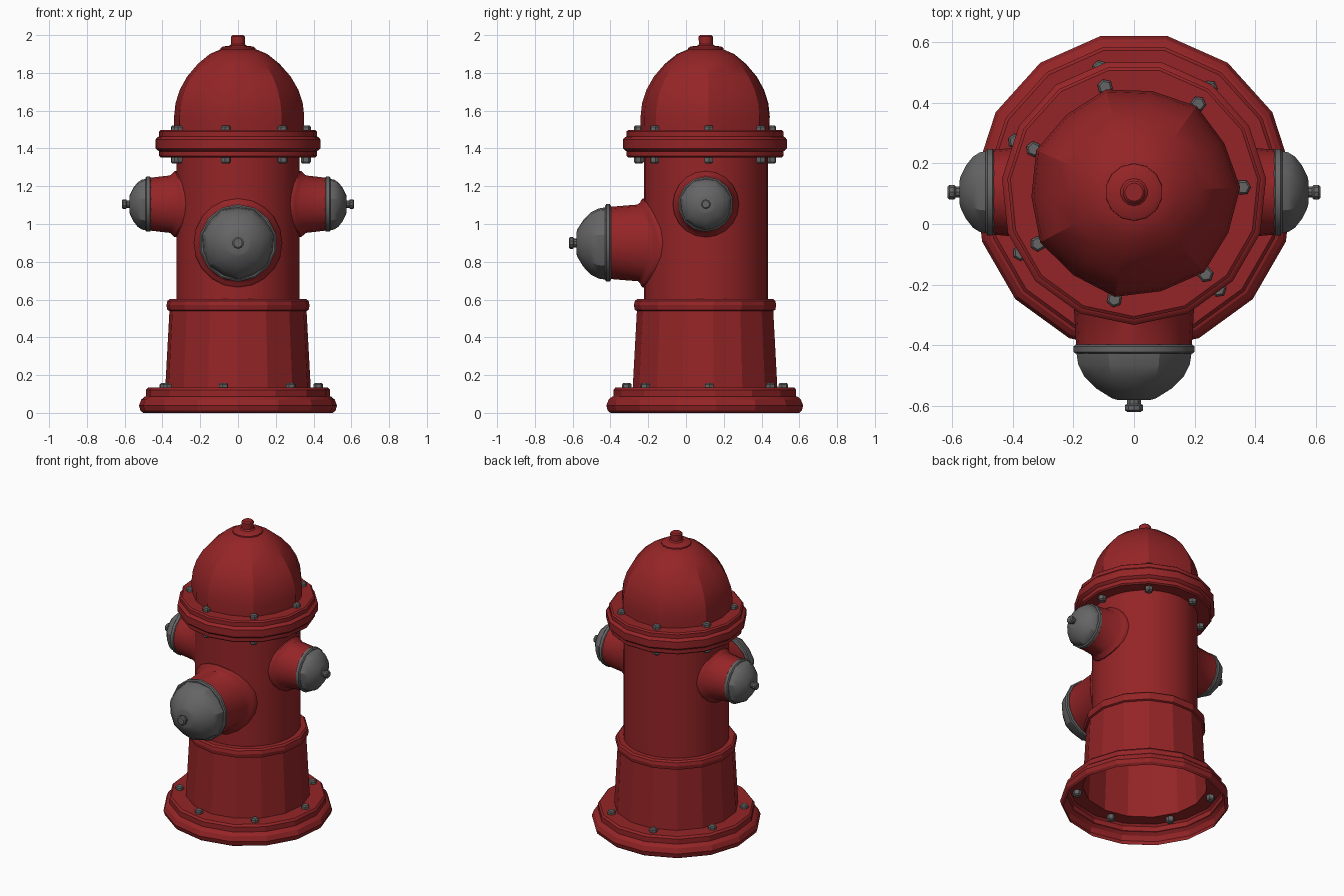
import bpy, bmesh
from math import pi, sin, cos, sqrt, radians
from mathutils import Matrix

if "Cube" in bpy.data.objects:
    bpy.data.objects.remove(bpy.data.objects["Cube"])

CY = 0.105          # hydrant axis in y
R_BARREL = 0.325
PHASE = radians(2.5)  # first bolt / dome rib


def material(name, col):
    m = bpy.data.materials.new(name)
    m.diffuse_color = (*col, 1)
    m.use_nodes = True
    m.node_tree.nodes["Principled BSDF"].inputs["Base Color"].default_value = m.diffuse_color
    return m


RED = material("red_paint", (0.30, 0.018, 0.02))
GREY = material("iron", (0.13, 0.13, 0.13))


def lathe(name, profile, sides, mat, M, phase=-pi / 2, ribs=1.0,
          cap_start=False, cap_end=True, wrap=0, angle=35):
    """Revolve (radius, height) rows; ribs<1 pulls in every second column;
    the first `wrap` rows hug the barrel, height being the offset from it."""
    bm = bmesh.new()
    rows = []
    for i, (r, h) in enumerate(profile):
        row = []
        for k in range(sides):
            a = phase + 2 * pi * k / sides
            q = r * (ribs if k % 2 else 1)
            x, y = q * cos(a), q * sin(a)
            z = sqrt((R_BARREL + h) ** 2 - x * x) if i < wrap else h
            row.append(bm.verts.new(M @ Matrix.Translation((x, y, z)).translation))
        rows.append(row)
    for a, b in zip(rows, rows[1:]):
        for k in range(sides):
            n = (k + 1) % sides
            bm.faces.new((a[k], a[n], b[n], b[k]))
    if cap_start:
        bm.faces.new(rows[0][::-1])
    if cap_end:
        bm.faces.new(rows[-1])
    me = bpy.data.meshes.new(name)
    bm.to_mesh(me)
    bm.free()
    me.materials.append(mat)
    ob = bpy.data.objects.new(name, me)
    bpy.context.collection.objects.link(ob)
    bpy.ops.object.select_all(action='DESELECT')
    ob.select_set(True)
    bpy.context.view_layer.objects.active = ob
    bpy.ops.object.shade_smooth_by_angle(angle=radians(angle))
    return ob


AXIS = Matrix.Translation((0, CY, 0))

# Base: foot flange, tapered lower body and its top band (open underneath)
lathe("base", [(.505, 0), (.519, .012), (.527, .038), (.515, .07), (.498, .085),
               (.489, .088), (.489, .122), (.478, .135), (.387, .135), (.365, .54),
               (.376, .545), (.381, .57), (.376, .592), (.365, .602), (.32, .602)],
      15, RED, AXIS, cap_end=False, angle=22)

# Barrel
lathe("barrel", [(R_BARREL + .003, .59), (R_BARREL + .003, 1.37)], 30, RED, AXIS, cap_end=False)

# Flange: two thin plates around a thick rounded one
lathe("flange", [(.3, 1.352), (.41, 1.352), (.42, 1.36), (.42, 1.385), (.428, 1.39),
                 (.438, 1.4), (.438, 1.448), (.428, 1.46), (.42, 1.463), (.42, 1.49),
                 (.41, 1.498), (.3, 1.498)], 15, RED, AXIS)

# Ribbed dome and its operating nut
lathe("dome", [(.35, 1.49), (.351, 1.57), (.343, 1.64), (.32, 1.71), (.28, 1.78),
               (.22, 1.848), (.155, 1.9), (.095, 1.925)], 14, RED, AXIS,
      phase=PHASE, ribs=.965, angle=26)
lathe("dome_nut", [(.096, 1.91), (.094, 1.932), (.08, 1.94), (.045, 1.944), (.037, 1.952),
                   (.038, 1.992), (.03, 2.0)], 14, RED, AXIS)


# Outlets: collar hugging the barrel, tapered neck, grey ribbed cap with nut
def outlet(name, height, turn, collar, neck, rim, start, end):
    M = (Matrix.Translation((0, CY, height)) @ Matrix.Rotation(turn, 4, 'Z')
         @ Matrix.Rotation(pi / 2, 4, 'X'))
    lathe(name + "_neck", [(collar, -.02), (collar, .01), (collar - .008, .018),
                           (neck + .012, .022), (neck, .035), (neck - .012, start + .005)],
          20, RED, M, wrap=5)
    lathe(name + "_cap_rim", [(rim - .008, start), (rim, start + .006), (rim, start + .024),
                              (rim - .008, start + .03)], 14, GREY, M, cap_start=True)
    d = end - .04 - (start + .028)
    lathe(name + "_cap", [(rim * f, start + .028 + d * t) for f, t in
                          ((.95, 0), (.92, .25), (.82, .5), (.62, .76), (.36, .97), (.28, 1))],
          14, GREY, M, ribs=.965, angle=26)
    n = rim * .1 + .011
    lathe(name + "_cap_nut", [(n * .75, end - .045), (n * .75, end - .027), (n, end - .022),
                              (n, end - .006), (n * .75, end)], 10, GREY, M)


outlet("front_outlet", .9, 0, .235, .203, .205, .503, .725)
outlet("right_outlet", 1.105, pi / 2, .175, .152, .146, .46, .615)
outlet("left_outlet", 1.105, -pi / 2, .175, .152, .146, .46, .615)

# Seven bolts around the flange (through both faces) and the foot
for i in range(7):
    a = PHASE + 2 * pi * i / 7
    for name, rad, lo, hi in (("flange_bolt", .36, 1.32, 1.522), ("foot_bolt", .425, .1, .158)):
        M = Matrix.Translation((rad * cos(a), CY + rad * sin(a), 0))
        lathe(f"{name}_{i + 1}", [(.019, lo), (.026, lo + .008), (.026, hi - .008), (.019, hi)],
              6, GREY, M, phase=a, cap_start=True)
